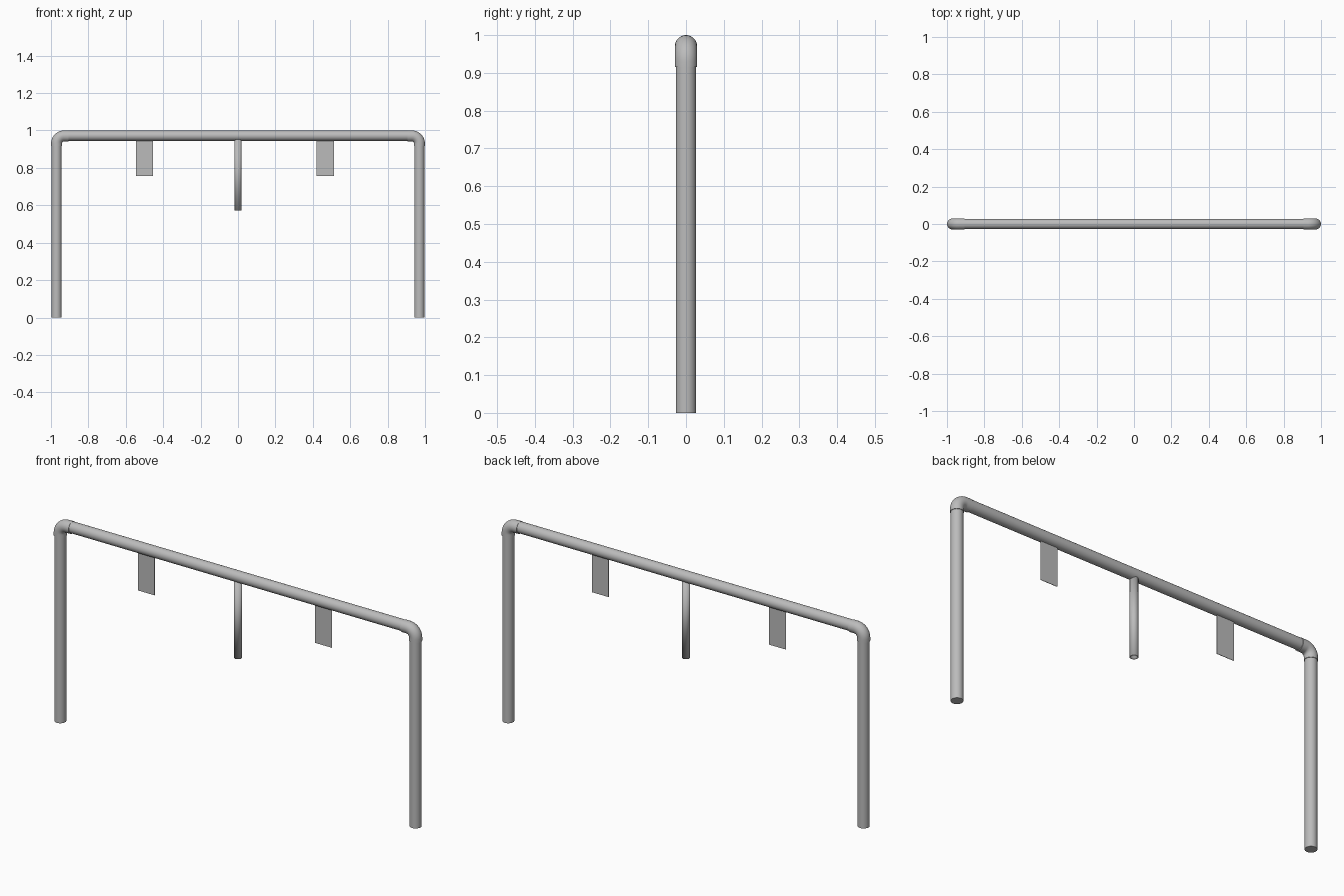
import bpy, bmesh, math
from mathutils import Vector

cube = bpy.data.objects.get("Cube")
if cube:
    bpy.data.objects.remove(cube, do_unlink=True)

grey = bpy.data.materials.new("grey_metal")
grey.use_nodes = True
colour = (0.5, 0.5, 0.5, 1)
grey.diffuse_color = colour
grey.node_tree.nodes["Principled BSDF"].inputs["Base Color"].default_value = colour

SIDES = 32
POST_X = 0.97    # post centreline
BEAM_Z = 0.972   # beam centreline
PIPE_R = 0.027
ELBOW_R = 0.0295


def sweep(name, path, radius, caps=True):
    """Round pipe along a path lying in the XZ plane."""
    bm = bmesh.new()
    pts = [Vector(p) for p in path]
    side = Vector((0, 1, 0))
    rings = []
    for i, p in enumerate(pts):
        tangent = (pts[min(i + 1, len(pts) - 1)] - pts[max(i - 1, 0)]).normalized()
        out = tangent.cross(side)
        angles = [math.tau * k / SIDES for k in range(SIDES)]
        rings.append([bm.verts.new(p + radius * (math.cos(a) * out + math.sin(a) * side))
                      for a in angles])
    for a, b in zip(rings, rings[1:]):
        for k in range(SIDES):
            n = (k + 1) % SIDES
            bm.faces.new((a[k], a[n], b[n], b[k]))
    if caps:
        bm.faces.new(rings[0])
        bm.faces.new(rings[-1])
    bmesh.ops.recalc_face_normals(bm, faces=bm.faces)
    mesh = bpy.data.meshes.new(name)
    bm.to_mesh(mesh)
    bm.free()
    mesh.materials.append(grey)
    obj = bpy.data.objects.new(name, mesh)
    bpy.context.collection.objects.link(obj)
    bpy.ops.object.select_all(action="DESELECT")
    obj.select_set(True)
    bpy.context.view_layer.objects.active = obj
    bpy.ops.object.shade_smooth_by_angle(angle=math.radians(35))
    return obj


# Top beam
sweep("top_beam", [(-0.93, 0, BEAM_Z), (0.93, 0, BEAM_Z)], PIPE_R)

# Posts and elbow fittings
BEND = 0.04
for label, s in (("left", 1), ("right", -1)):
    sweep(label + "_post", [(s * POST_X, 0, 0), (s * POST_X, 0, 0.93)], PIPE_R)
    path = [(s * POST_X, 0, 0.916)]
    for i in range(11):
        a = math.pi / 2 * i / 10
        path.append((s * (POST_X - BEND + BEND * math.cos(a)), 0,
                     BEAM_Z - 0.0015 - BEND + BEND * math.sin(a)))
    path.append((s * 0.905, 0, BEAM_Z - 0.0015))
    sweep(label + "_elbow", path, ELBOW_R)

# Hanging tube, open at the bottom
tube = sweep("hanging_tube", [(0, 0, 0.572), (0, 0, 0.96)], 0.019, caps=False)
wall = tube.modifiers.new("wall", "SOLIDIFY")
wall.thickness = 0.003
wall.offset = -1

# Thin hanging plates
for label, x in (("left", 0.467), ("right", -0.5)):
    bpy.ops.mesh.primitive_cube_add(size=1, location=(x, 0, 0.8585))
    plate = bpy.context.object
    plate.name = label + "_hanging_plate"
    plate.scale = (0.092, 0.002, 0.203)
    plate.data.materials.append(grey)
